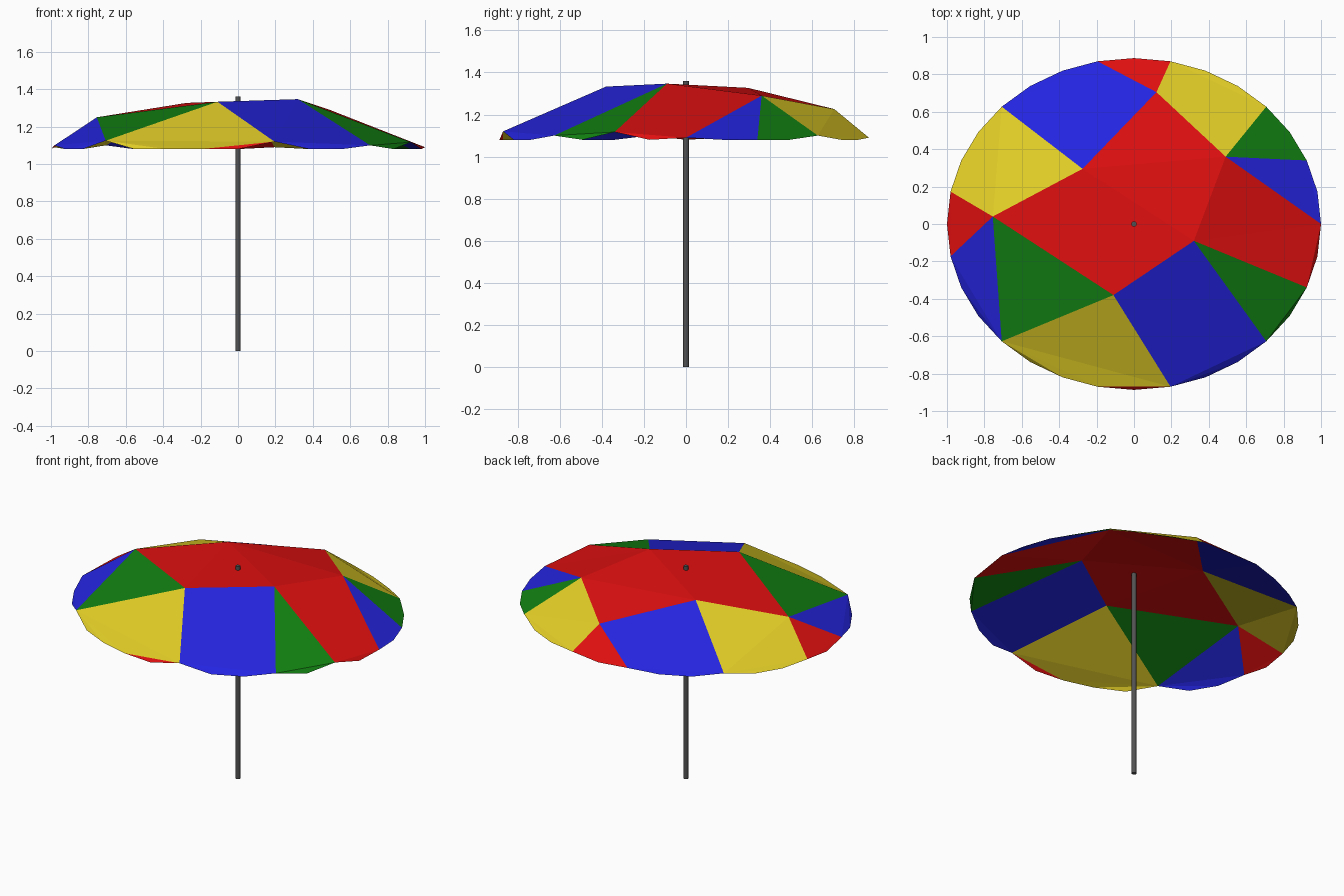
import bpy, bmesh, math

cube = bpy.data.objects.get("Cube")
if cube:
    bpy.data.objects.remove(cube)


def material(name, r, g, b):
    m = bpy.data.materials.new(name)
    m.use_nodes = True
    m.diffuse_color = (r, g, b, 1)
    node = m.node_tree.nodes["Principled BSDF"]
    node.inputs["Base Color"].default_value = (r, g, b, 1)
    node.inputs["Roughness"].default_value = 0.8
    return m


names = ["red", "blue", "green", "yellow"]
mats = [material("canopy red", 0.75, 0.005, 0.005),
        material("canopy blue", 0.018, 0.018, 0.75),
        material("canopy green", 0.006, 0.22, 0.006),
        material("canopy yellow", 0.77, 0.62, 0.02)]
pole_grey = material("pole grey", 0.085, 0.085, 0.085)

# Canopy: upper seam corners and an oval rim that lifts at the seams
corners = {"A": (-0.755, 0.04, 1.25), "B": (-0.275, 0.295, 1.327),
           "C": (0.12, 0.705, 1.226), "D": (0.49, 0.36, 1.29),
           "E": (0.32, -0.09, 1.347), "F": (-0.11, -0.38, 1.333)}
lift = {0: 1.09, 4: 1.10, 7: 1.09, 9: 1.09, 12: 1.10, 15: 1.09, 17: 1.10,
        20: 1.125, 25: 1.12, 28: 1.10, 30: 1.117}
RIM = 32

bm = bmesh.new()
top = {k: bm.verts.new(p) for k, p in corners.items()}
rim = []
for i in range(RIM):
    a = math.tau * i / RIM
    rim.append(bm.verts.new((math.cos(a), 0.887 * math.sin(a), lift.get(i, 1.08))))


def panel(colour, verts):
    f = bm.faces.new(verts)
    f.material_index = names.index(colour)
    f.normal_update()
    if f.normal.z < 0:
        f.normal_flip()


# Central red panels
for loop in ("AFEB", "BEDC"):
    panel("red", [top[k] for k in loop])

# Outer panels: colour, upper corners, first and last rim point
outer = [("blue", "D", 0, 2), ("green", "D", 2, 4), ("yellow", "CD", 4, 7),
         ("red", "C", 7, 9), ("blue", "BC", 9, 12), ("yellow", "AB", 12, 15),
         ("red", "A", 15, 17), ("blue", "A", 17, 20), ("green", "FA", 20, 20),
         ("yellow", "F", 20, 25), ("blue", "EF", 25, 28),
         ("green", "E", 28, 30), ("red", "DE", 30, 32)]
for colour, upper, first, last in outer:
    edge = [rim[i % RIM] for i in range(first, last + 1)]
    ends = [edge[0]] if first == last else [edge[0], edge[-1]]
    panel(colour, [top[k] for k in upper] + ends)
    # Drooping hem below the straight edge of the panel
    if len(edge) > 5:
        panel(colour, edge[:4] + edge[-1:])
        panel("red", edge[3:])
    elif len(edge) > 2:
        panel(colour, edge)

bmesh.ops.triangulate(bm, faces=[f for f in bm.faces if len(f.verts) > 3])
mesh = bpy.data.meshes.new("canopy")
bm.to_mesh(mesh)
bm.free()
for m in mats:
    mesh.materials.append(m)
canopy = bpy.data.objects.new("canopy", mesh)
bpy.context.collection.objects.link(canopy)

# Pole
height = 1.36
bpy.ops.mesh.primitive_cylinder_add(vertices=12, radius=0.014, depth=height,
                                    location=(0, 0, height / 2))
pole = bpy.context.object
pole.name = "pole"
pole.data.materials.append(pole_grey)
bpy.ops.object.shade_smooth_by_angle()
